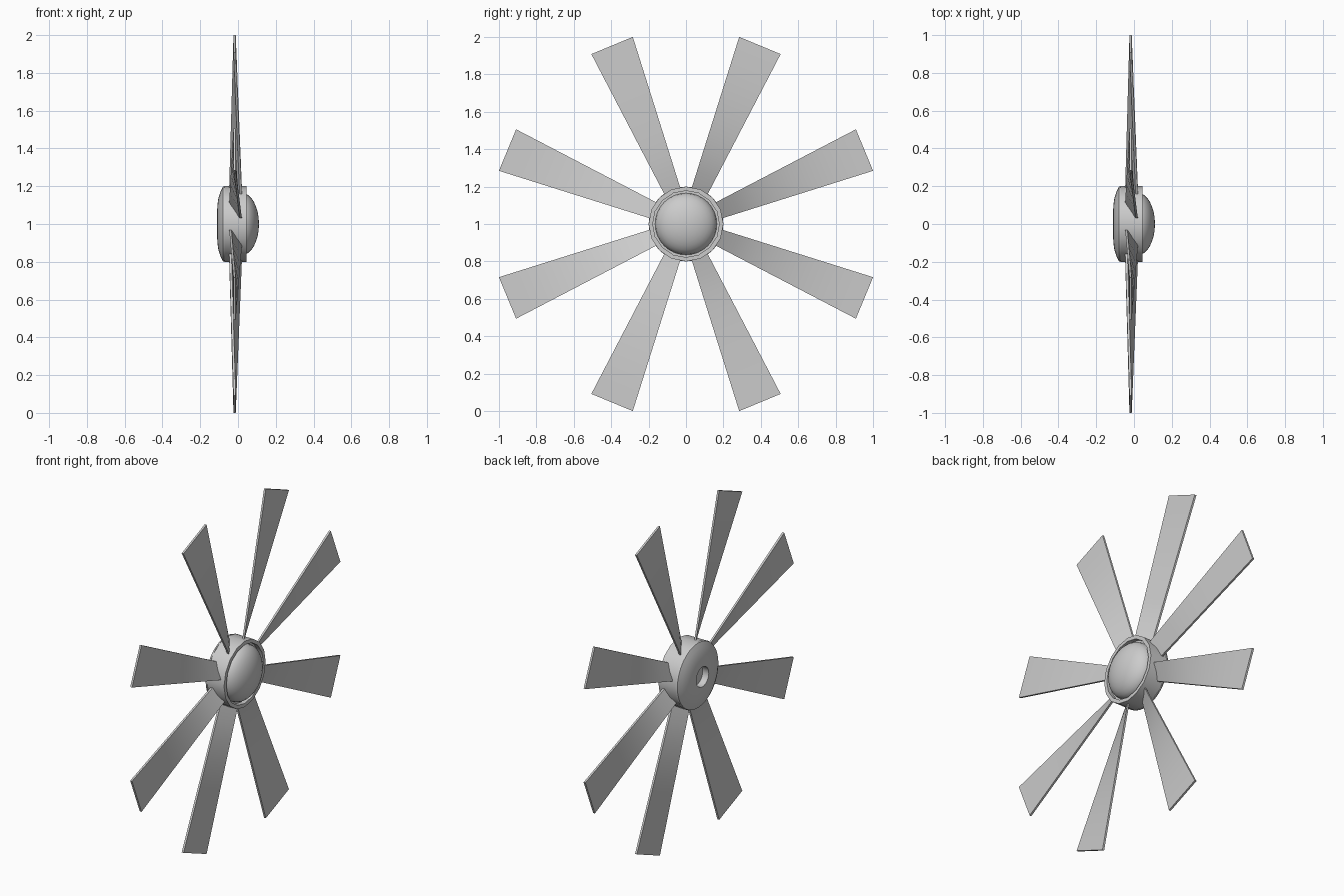
import bpy, bmesh
from math import radians, sin, cos, pi
from mathutils import Matrix, Vector

if "Cube" in bpy.data.objects:
    bpy.data.objects.remove(bpy.data.objects["Cube"])

HUB = Matrix.Translation((0, 0, 1))


def finish(bm, name, smooth=None):
    bmesh.ops.recalc_face_normals(bm, faces=bm.faces)
    me = bpy.data.meshes.new(name)
    bm.to_mesh(me)
    bm.free()
    ob = bpy.data.objects.new(name, me)
    bpy.context.collection.objects.link(ob)
    ob.matrix_world = HUB
    if smooth:
        bpy.ops.object.select_all(action='DESELECT')
        ob.select_set(True)
        bpy.context.view_layer.objects.active = ob
        bpy.ops.object.shade_smooth_by_angle(angle=radians(smooth))
    return ob


def lathe(name, profile, sides, closed=False):
    """Spin (x, radius) points around the x axis."""
    bm = bmesh.new()
    vs = [bm.verts.new((x, r, 0)) for x, r in profile]
    es = [bm.edges.new(p) for p in zip(vs, vs[1:])]
    if closed:
        es.append(bm.edges.new((vs[-1], vs[0])))
    bmesh.ops.spin(bm, geom=vs + es, cent=(0, 0, 0), axis=(1, 0, 0),
                   angle=2 * pi, steps=sides, use_merge=True)
    bmesh.ops.remove_doubles(bm, verts=bm.verts, dist=1e-5)
    return finish(bm, name, 35)


# outer hub ring, open at the front
lathe("hub_ring", [(-0.07, 0.2), (0.046, 0.2), (0.046, 0.178),
                   (-0.07, 0.178)], 16, closed=True)

# rear cap with a shaft socket
lathe("rear_cap", [(-0.06, 0.178), (-0.07, 0.2), (-0.08, 0.197), (-0.093, 0.17),
                   (-0.104, 0.135), (-0.109, 0.1), (-0.111, 0.06),
                   (-0.07, 0.06), (-0.07, 0)], 32)

# rounded nose dome and its inner base
dome = [(0.02, 0.178), (0.02, 0.165)]
dome += [(0.02 + 0.091 * sin(a), 0.165 * cos(a))
         for a in (i * pi / 16 for i in range(1, 8))] + [(0.111, 0)]
lathe("nose_dome", dome, 32)

# twisted, widening blades
R0, R1, STEPS, THICK = 0.18, 1.033, 8, 0.006


def blade(name, angle):
    bm = bmesh.new()
    rows = []
    for i in range(STEPS + 1):
        f = i / STEPS
        r = R0 + (R1 - R0) * f
        w = 0.045 + (0.12 - 0.045) * f
        tilt = 0.028 * (1 - f)
        mid = -0.013 - 0.005 * f
        rows.append([bm.verts.new((mid + s * tilt + d * THICK, -s * w, r))
                     for s, d in ((1, 1), (-1, 1), (-1, -1), (1, -1))])
    for a, b in zip(rows, rows[1:]):
        for k in range(4):
            n = (k + 1) % 4
            bm.faces.new((a[k], a[n], b[n], b[k]))
    bm.faces.new(rows[0])
    bm.faces.new(rows[-1])
    # local +y is the clockwise edge when seen from +x
    bmesh.ops.rotate(bm, verts=bm.verts, cent=(0, 0, 0),
                     matrix=Matrix.Rotation(angle, 3, 'X'))
    finish(bm, name, 30)


for i in range(8):
    blade(f"blade_{i + 1}", radians(22.5 + 45 * i))
